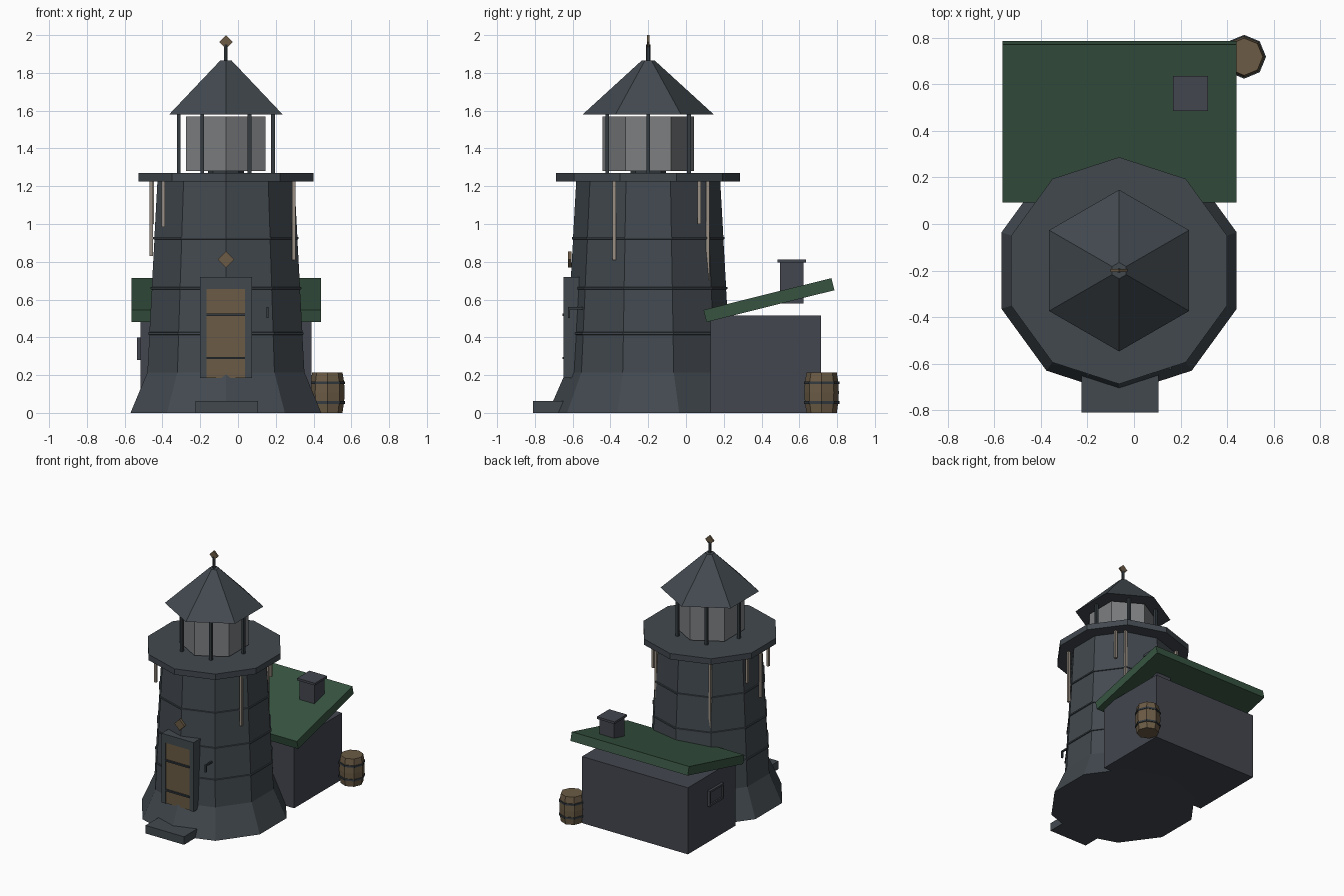
import bpy, bmesh, math
from mathutils import Matrix

if "Cube" in bpy.data.objects:
    bpy.data.objects.remove(bpy.data.objects["Cube"])

CX, CY = -0.064, -0.2          # tower axis


def mat(name, hexcode):
    lin = []
    for i in (0, 2, 4):
        c = int(hexcode[i:i + 2], 16) / 255
        lin.append(c / 12.92 if c <= 0.04045 else ((c + 0.055) / 1.055) ** 2.4)
    m = bpy.data.materials.new(name)
    m.diffuse_color = (*lin, 1)
    m.use_nodes = True
    m.node_tree.nodes["Principled BSDF"].inputs["Base Color"].default_value = m.diffuse_color
    return m


STONE = mat("slate stone", "42494F")
WALL = mat("shed wall", "43464F")
METAL = mat("dark metal", "343B40")
GREEN = mat("green roof", "375441")
WOOD = mat("brown wood", "6B5B45")
GLASS = mat("grey glass", "7C7E80")
TRIM = mat("pale strip", "9A9084")


def finish(name, bm, material):
    bmesh.ops.recalc_face_normals(bm, faces=bm.faces)
    me = bpy.data.meshes.new(name)
    bm.to_mesh(me)
    bm.free()
    me.materials.append(material)
    ob = bpy.data.objects.new(name, me)
    bpy.context.collection.objects.link(ob)
    return ob


def box(name, lo, hi, material, rot=None):
    bm = bmesh.new()
    size = [b - a for a, b in zip(lo, hi)]
    mid = [(a + b) / 2 for a, b in zip(lo, hi)]
    m = Matrix.Translation(mid) @ (rot or Matrix()) @ Matrix.Diagonal((*size, 1))
    bmesh.ops.create_cube(bm, size=1, matrix=m)
    return finish(name, bm, material)


def lathe(name, profile, sides, material, x=CX, y=CY, start=90):
    """Faceted solid of revolution from (radius, z) pairs, capped at both ends."""
    bm = bmesh.new()
    rings = []
    for r, z in profile:
        angles = [math.radians(start + 360 * i / sides) for i in range(sides)]
        rings.append([bm.verts.new((x + r * math.cos(a), y + r * math.sin(a), z)) for a in angles])
    for a, b in zip(rings, rings[1:]):
        for i in range(sides):
            j = (i + 1) % sides
            bm.faces.new((a[i], a[j], b[j], b[i]))
    bm.faces.new(rings[0])
    bm.faces.new(rings[-1])
    return finish(name, bm, material)


def diamond(name, y, z, half, thick):
    s = half / math.sqrt(2)
    box(name, (CX - s, y - thick / 2, z - s), (CX + s, y + thick / 2, z + s),
        WOOD, Matrix.Rotation(math.pi / 4, 4, 'Y'))


# tower: flared foot, tapering shaft with three thin courses
def shaft_r(z):
    return 0.437 + (0.381 - 0.437) * (z - 0.215) / 1.015


profile = [(0.531, 0), (0.437, 0.215)]
for z in (0.42, 0.66, 0.925):
    r = shaft_r(z)
    profile += [(r, z - 0.007), (r + 0.007, z - 0.005), (r + 0.007, z + 0.005), (r, z + 0.007)]
profile.append((0.381, 1.23))
lathe("tower", profile, 10, STONE)
lathe("gallery", [(0.487, 1.225), (0.487, 1.27)], 10, STONE)

# lantern room
lathe("lamp_base", [(0.095, 1.27), (0.095, 1.285)], 8, METAL)
lathe("lantern_glass", [(0.243, 1.28), (0.243, 1.57)], 6, GLASS)
for i in range(6):
    a = math.radians(60 * i)
    px, py = CX + 0.25 * math.cos(a), CY + 0.25 * math.sin(a)
    box("lantern_post", (px - 0.01, py - 0.01, 1.265), (px + 0.01, py + 0.01, 1.6), METAL)
lathe("lantern_roof", [(0.347, 1.58), (0.035, 1.865)], 6, STONE)
lathe("finial_rod", [(0.011, 1.86), (0.011, 1.95)], 6, METAL)
diamond("finial_diamond", CY, 1.964, 0.036, 0.012)

# pale strips hanging below the gallery: offset from axis, lower end
for dx, dy, z in ((0.359, -0.18, 0.81), (0.295, 0.27, 1.0), (0.24, 0.315, 0.70),
                  (-0.395, -0.06, 0.83), (-0.331, -0.24, 0.985),
                  (-0.39, 0.10, 1.0), (-0.23, 0.325, 0.70)):
    box("hanging_strip", (CX + dx - 0.009, CY + dy - 0.009, z),
        (CX + dx + 0.009, CY + dy + 0.009, 1.23), TRIM)

# doorway
for side in (-1, 1):
    x0, x1 = sorted((CX + side * 0.102, CX + side * 0.137))
    box("door_jamb", (x0, -0.648, 0.185), (x1, -0.5, 0.72), STONE)
box("door_lintel", (CX - 0.137, -0.648, 0.655), (CX + 0.137, -0.5, 0.72), STONE)
box("door", (CX - 0.104, -0.642, 0.185), (CX + 0.104, -0.52, 0.657), WOOD)
for z in (0.29, 0.52):
    box("door_hinge", (CX - 0.102, -0.655, z - 0.006), (CX + 0.102, -0.64, z + 0.006), METAL)
diamond("door_diamond", -0.615, 0.812, 0.043, 0.02)
box("step", (-0.225, -0.81, 0), (0.105, -0.62, 0.062), STONE)

# wall hook beside the door
box("hook_arm", (0.15, -0.625, 0.548), (0.162, -0.53, 0.56), METAL)
box("hook_drop", (0.15, -0.625, 0.503), (0.162, -0.613, 0.56), METAL)

# shed with sloping slab roof
box("shed", (-0.517, 0.13, 0), (0.39, 0.715, 0.515), WALL)
box("shed_roof", (-0.565, 0.09, 0.564), (0.44, 0.788, 0.63), GREEN,
    Matrix.Rotation(math.radians(14), 4, 'X'))

# shed window: frame bars around a thin pane
box("window_pane", (-0.525, 0.31, 0.29), (-0.51, 0.465, 0.39), WALL)
for y in (0.30, 0.46):
    box("window_side", (-0.536, y, 0.28), (-0.51, y + 0.015, 0.40), WALL)
for z in (0.28, 0.385):
    box("window_rail", (-0.536, 0.30, z), (-0.51, 0.475, z + 0.015), WALL)

# chimney
box("chimney", (0.18, 0.497, 0.58), (0.305, 0.622, 0.797), WALL)
box("chimney_cap", (0.167, 0.485, 0.795), (0.318, 0.636, 0.812), WALL)

# barrel with two hoops
BX, BY = 0.473, 0.718
lathe("barrel", [(0.08, 0), (0.089, 0.06), (0.091, 0.108), (0.089, 0.16), (0.08, 0.215)],
      8, WOOD, BX, BY)
for z in (0.055, 0.16):
    lathe("barrel_hoop", [(0.094, z - 0.007), (0.094, z + 0.007)], 8, METAL, BX, BY)
